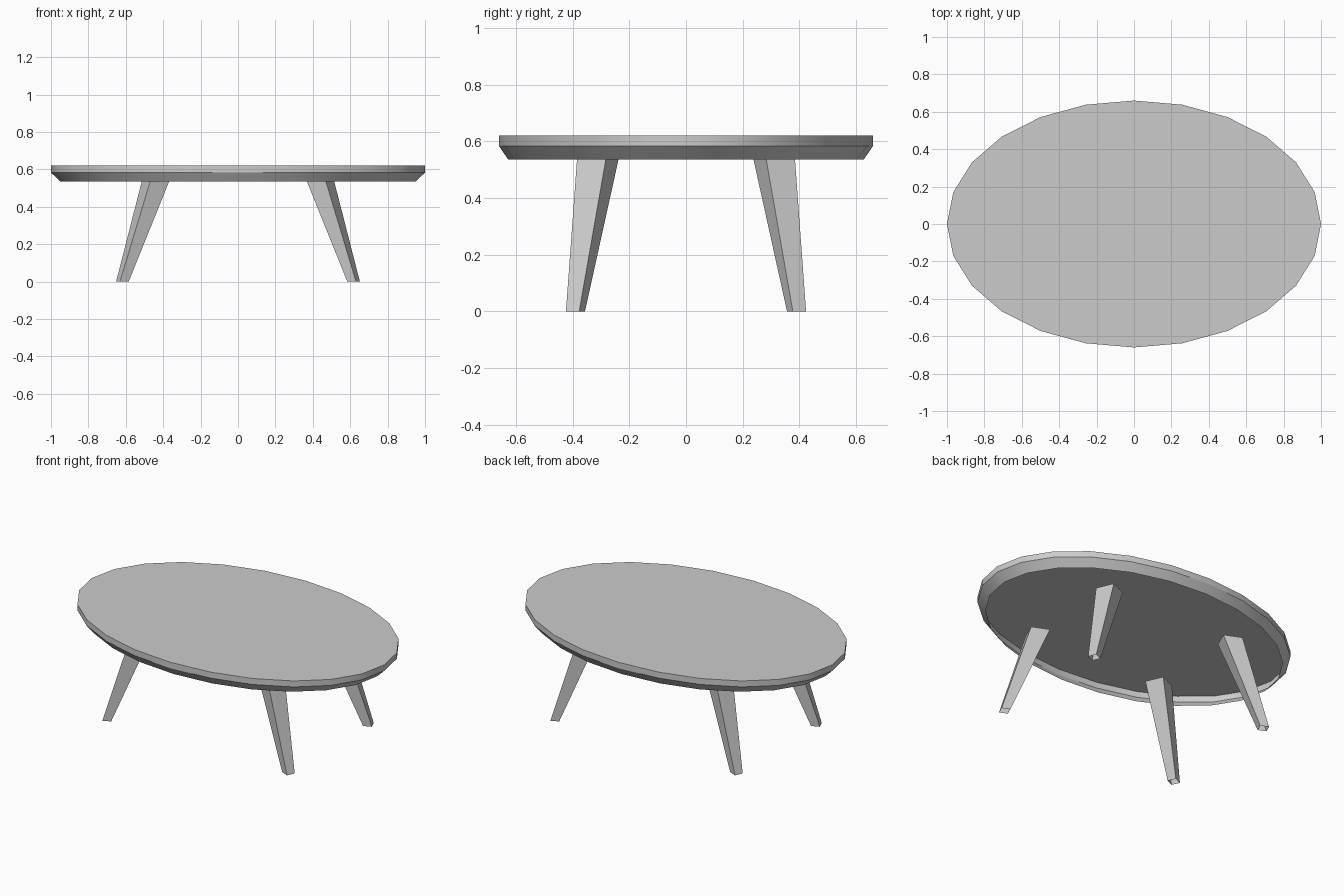
import bpy, bmesh
from math import cos, sin, pi, radians

if "Cube" in bpy.data.objects:
    bpy.data.objects.remove(bpy.data.objects["Cube"])


def loft(name, rings, cap_top=False):
    """Skin a stack of rings (bottom to top) as an open shell."""
    bm = bmesh.new()
    loops = [[bm.verts.new(p) for p in ring] for ring in rings]
    n = len(loops[0])
    flip = name.endswith("leg") and (rings[0][0][0] * rings[0][0][1] < 0)
    for low, high in zip(loops, loops[1:]):
        for i in range(n):
            j = (i + 1) % n
            quad = (low[i], low[j], high[j], high[i])
            bm.faces.new(quad[::-1] if flip else quad)
    if cap_top:
        bm.faces.new(loops[-1])
    mesh = bpy.data.meshes.new(name)
    bm.to_mesh(mesh)
    bm.free()
    obj = bpy.data.objects.new(name, mesh)
    bpy.context.collection.objects.link(obj)
    return obj


def ellipse(rx, ry, z, sides=24):
    return [(rx * cos(2 * pi * i / sides), ry * sin(2 * pi * i / sides), z)
            for i in range(sides)]


def square(cx, cy, z, side, sx, sy, turn=radians(23.8)):
    """Turned square, mirrored into the quadrant given by sx, sy."""
    r = side / 2 ** 0.5
    return [(sx * (cx + r * cos(pi / 4 + k * pi / 2 + turn)),
             sy * (cy + r * sin(pi / 4 + k * pi / 2 + turn)), z)
            for k in range(4)]


# Oval top: hollow shell with a chamfered lower rim
top = loft("table_top", [ellipse(0.95, 0.627, 0.535),
                         ellipse(1.0, 0.66, 0.583),
                         ellipse(1.0, 0.66, 0.62)], cap_top=True)
bpy.context.view_layer.objects.active = top
top.select_set(True)
bpy.ops.object.shade_smooth_by_angle(angle=radians(30))

# Four splayed, tapered, open-ended legs, turned outward
for side, sx in (("right", 1), ("left", -1)):
    for end, sy in (("front", -1), ("back", 1)):
        loft(f"{end}_{side}_leg",
             [square(0.618, 0.390, 0.0, 0.051, sx, sy),
              square(0.4415, 0.3115, 0.535, 0.111, sx, sy)])
